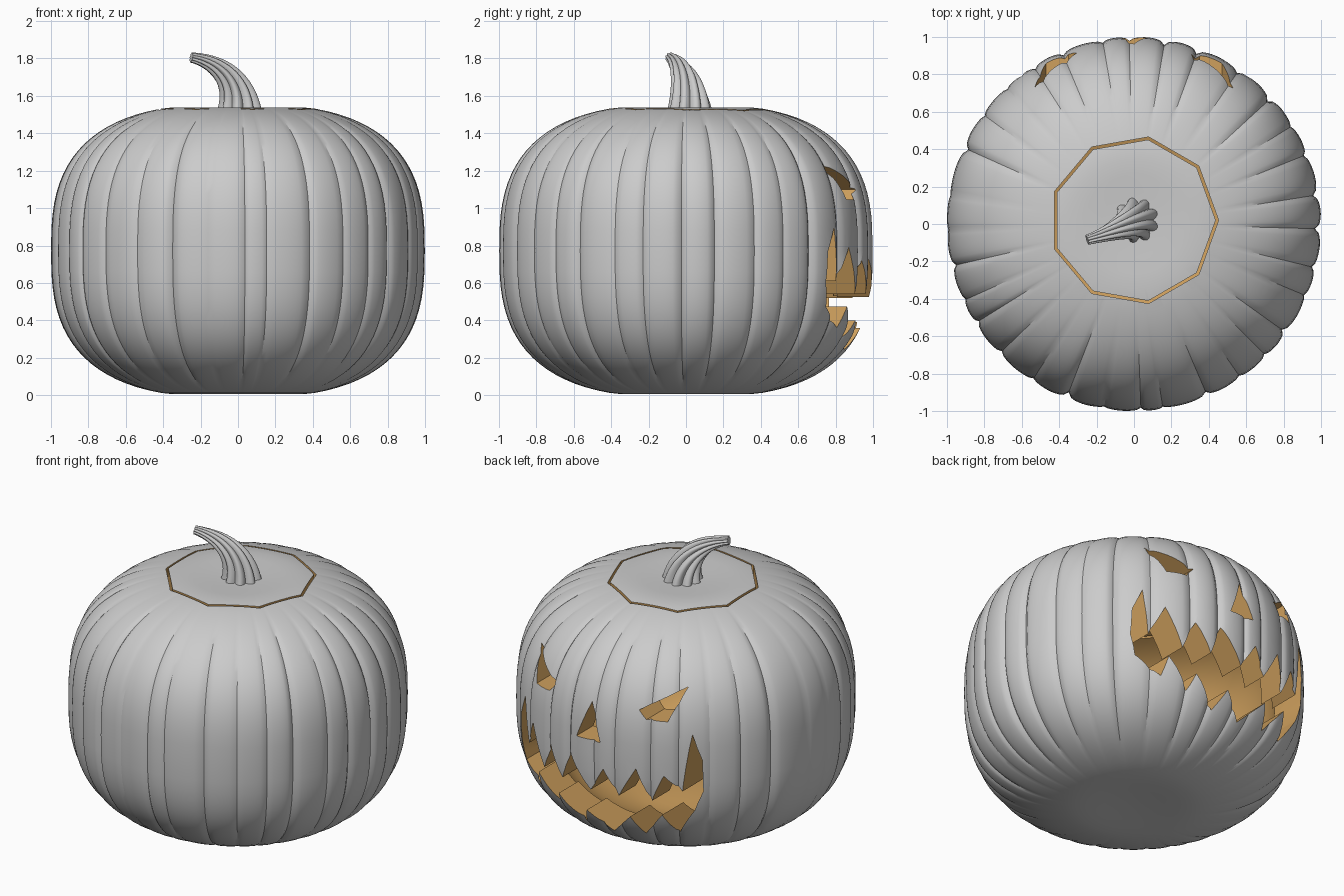
import bpy, bmesh, random
from math import sin, cos, pi, tau
from mathutils import Vector
from mathutils.geometry import interpolate_bezier

random.seed(4)
if "Cube" in bpy.data.objects:
    bpy.data.objects.remove(bpy.data.objects["Cube"])


def material(name, rgb):
    m = bpy.data.materials.new(name)
    m.use_nodes = True
    m.diffuse_color = (*rgb, 1)
    m.node_tree.nodes["Principled BSDF"].inputs["Base Color"].default_value = (*rgb, 1)
    return m


SKIN, FLESH = 0, 1
MATERIALS = [material("grey skin", (0.6, 0.6, 0.6)),
             material("tan flesh", (0.62, 0.35, 0.11))]


def make_object(name, bm):
    mesh = bpy.data.meshes.new(name)
    bm.to_mesh(mesh)
    bm.free()
    for m in MATERIALS:
        mesh.materials.append(m)
    ob = bpy.data.objects.new(name, mesh)
    bpy.context.collection.objects.link(ob)
    return ob


def loft(bm, rings, mat, inward=False):
    """Closed tube through rings of points, capped at both ends."""
    loops = [[bm.verts.new(p) for p in ring] for ring in rings]
    n = len(loops[0])
    faces = [bm.faces.new(list(reversed(loops[0]))), bm.faces.new(loops[-1])]
    for a, b in zip(loops, loops[1:]):
        for j in range(n):
            k = (j + 1) % n
            faces.append(bm.faces.new((a[j], a[k], b[k], b[j])))
    for f in faces:
        f.material_index = mat
    if inward:
        bmesh.ops.reverse_faces(bm, faces=faces)


def activate(ob):
    bpy.ops.object.select_all(action='DESELECT')
    ob.select_set(True)
    bpy.context.view_layer.objects.active = ob


def boolean(ob, cutter, operation):
    activate(ob)
    mod = ob.modifiers.new("cut", 'BOOLEAN')
    mod.object, mod.operation, mod.solver = cutter, operation, 'EXACT'
    bpy.ops.object.modifier_apply(modifier=mod.name)


def smooth(ob):
    activate(ob)
    bpy.ops.object.shade_smooth_by_angle(angle=pi / 6)


# Irregular ribs: (angle, dip) samples around the body
RIBS, STEPS = 32, 9
creases = [(i + random.uniform(-0.25, 0.25)) * tau / RIBS for i in range(RIBS)]
depths = [random.uniform(0.006, 0.035) for _ in range(RIBS)]
samples = []
for i in range(RIBS):
    a, d = creases[i], depths[i]
    b, e = creases[(i + 1) % RIBS], depths[(i + 1) % RIBS]
    b += tau if i == RIBS - 1 else 0
    for s in range(STEPS):
        u = s / STEPS
        samples.append((a + (b - a) * u,
                        (d + (e - d) * u) * (1 - (4 * u * (1 - u)) ** 0.5)))

# Rounded body profile with flat top and bottom
MID, HALF, POWER, ROWS = 0.772, 0.785, 2.75, 44


def body_rings(scale_r, scale_z, ribbed):
    rings = []
    for i in range(ROWS + 1):
        t = -pi / 2 + pi * (i + 0.3) / (ROWS + 0.6)
        r = cos(t) ** (2 / POWER)
        z = MID + HALF * abs(sin(t)) ** (2 / POWER) * (1 if t > 0 else -1)
        z = min(max(z, 0), 1.543)
        if t > 0:
            z -= 0.02 * max(0, 1 - r / 0.4)
        else:
            z += 0.02 * max(0, 1 - r / 0.4)
        fade = min(1, max(0, (r - 0.4) / 0.3)) * ribbed
        rings.append([(scale_r * r * (1 - dip * fade) * cos(a),
                       scale_r * r * (1 - dip * fade) * sin(a),
                       MID + (z - MID) * scale_z) for a, dip in samples])
    return rings


def pumpkin_shell(name):
    bm = bmesh.new()
    loft(bm, body_rings(1, 1, 1), SKIN)
    loft(bm, body_rings(0.83, 0.82, 0), FLESH, inward=True)
    return make_object(name, bm)


# Lid cut: nine-sided prisms, slightly different in size for the gap
def lid_cutter(name, radius):
    bm = bmesh.new()
    loft(bm, [[(radius * cos(k * tau / 9), 0.02 + radius * sin(k * tau / 9), z)
               for k in range(9)] for z in (1.2, 1.8)], FLESH)
    return make_object(name, bm)


# Carved face: outlines in x and z, pushed through the back wall
eye = [(0.305, 1.1), (0.53, 1.24), (0.47, 1.045), (0.35, 1.045)]
nose = [(0, 1.09), (0.09, 0.857), (-0.08, 0.857)]
mouth = [(0.6, 0.9), (0.565, 0.61), (0.49, 0.79), (0.385, 0.54), (0.315, 0.72),
         (0.215, 0.54), (0.15, 0.73), (0, 0.525), (-0.1, 0.69), (-0.19, 0.53),
         (-0.305, 0.73), (-0.38, 0.52), (-0.46, 0.7), (-0.55, 0.6), (-0.6, 0.97),
         (-0.65, 0.8), (-0.65, 0.6), (-0.6, 0.47), (-0.48, 0.29), (-0.43, 0.43),
         (-0.29, 0.26), (-0.24, 0.39), (-0.08, 0.23), (0.06, 0.36), (0.115, 0.24),
         (0.28, 0.4), (0.3, 0.31), (0.455, 0.475), (0.47, 0.36), (0.62, 0.47),
         (0.655, 0.6), (0.65, 0.77)]
bm = bmesh.new()
for outline in (eye, [(-x, z) for x, z in eye], nose, mouth):
    loft(bm, [[(x, y, z) for x, z in outline] for y in (0.25, 1.3)], FLESH)
bmesh.ops.recalc_face_normals(bm, faces=bm.faces)
face_cutter = make_object("face_cutter", bm)

hole_cutter = lid_cutter("hole_cutter", 0.452)
plug_cutter = lid_cutter("plug_cutter", 0.437)
body = pumpkin_shell("pumpkin_body")
boolean(body, face_cutter, 'DIFFERENCE')
boolean(body, hole_cutter, 'DIFFERENCE')
lid = pumpkin_shell("pumpkin_lid")
boolean(lid, plug_cutter, 'INTERSECT')
for cutter in (face_cutter, hole_cutter, plug_cutter):
    bpy.data.objects.remove(cutter)

# Fluted stem, tapering along a bent path
path = interpolate_bezier(Vector((0.01, 0.02, 1.5)), Vector((0.01, 0.02, 1.68)),
                          Vector((-0.1, -0.04, 1.78)), Vector((-0.25, -0.085, 1.805)), 20)
LOBES, SIDES = 9, 72
rings = []
for i, p in enumerate(path):
    t = i / (len(path) - 1)
    along = (path[min(i + 1, len(path) - 1)] - path[max(i - 1, 0)]).normalized()
    across = Vector((0, 1, 0)).cross(along).normalized()
    side = along.cross(across)
    ring = []
    for k in range(SIDES):
        a = k * tau / SIDES
        flute = 0.76 + 0.24 * abs(sin(a * LOBES / 2))
        r = (0.028 + 0.1 * (1 - t) ** 1.3) * flute
        ring.append(p + r * (cos(a + 0.5 * t) * across + sin(a + 0.5 * t) * side))
    rings.append(ring)
bm = bmesh.new()
loft(bm, rings, SKIN)
stem = make_object("stem", bm)

for ob in (body, lid, stem):
    smooth(ob)
